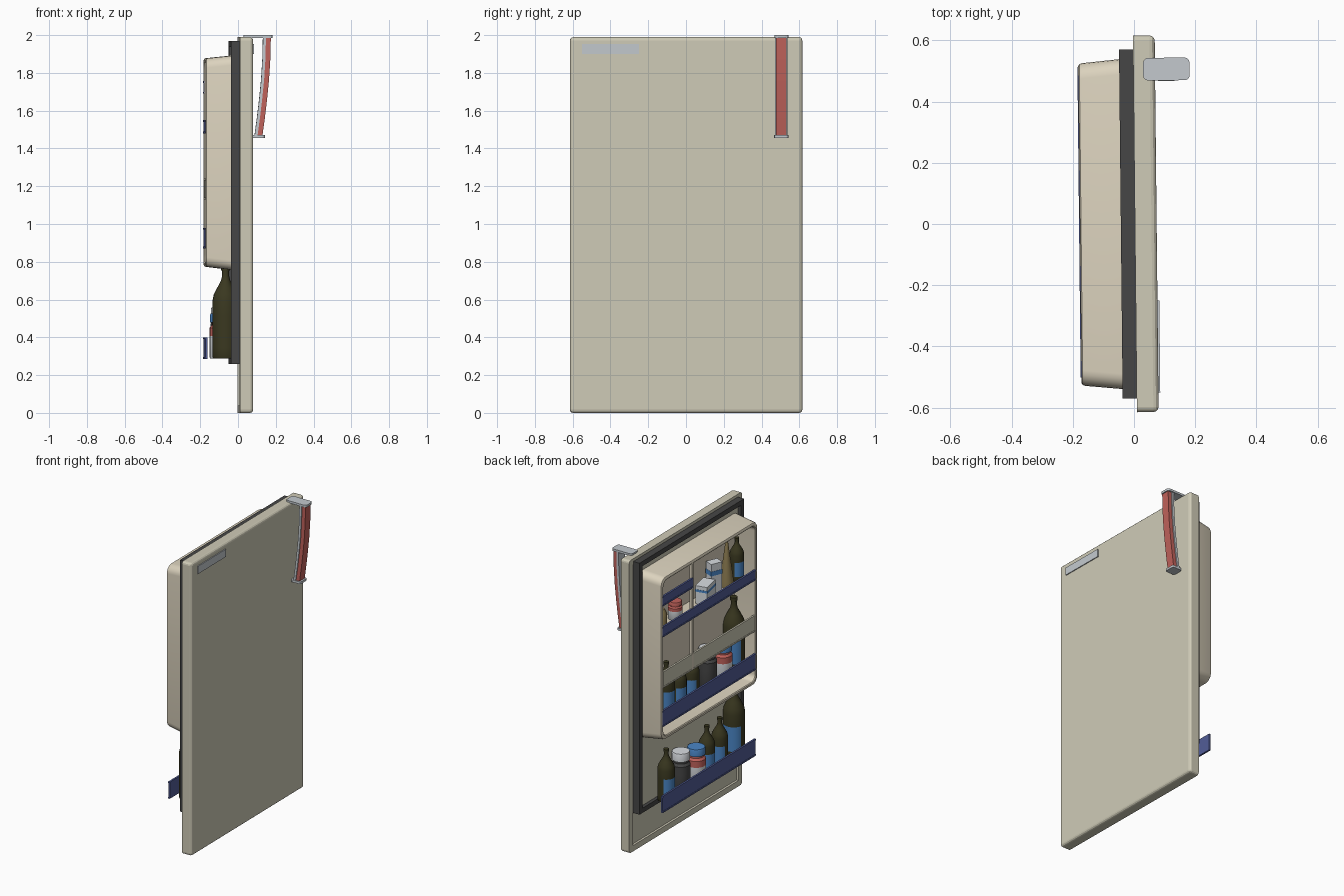
import bpy, bmesh, math
from mathutils import Matrix, Vector

if "Cube" in bpy.data.objects:
    bpy.data.objects.remove(bpy.data.objects["Cube"])


def lin(h):
    out = []
    for i in (0, 2, 4):
        c = int(h[i:i + 2], 16) / 255
        out.append(c / 12.92 if c < 0.04045 else ((c + 0.055) / 1.055) ** 2.4)
    return (*out, 1)


MATS = {}
for name, h in dict(cream="CFCBB7", liner_cream="DCD3BE", rubber="464646", navy="525D97",
                    sky_blue="4A86C6", red="C0625B", metal="C3C9CE", dark_glass="3A3820",
                    tan="8E7D52", white="DADEE2").items():
    MATS[name] = bpy.data.materials.new(name)
    MATS[name].diffuse_color = lin(h)
SMOOTH = []


def finish(name, bm, *mats):
    bmesh.ops.recalc_face_normals(bm, faces=bm.faces)
    me = bpy.data.meshes.new(name)
    bm.to_mesh(me)
    bm.free()
    for m in mats:
        me.materials.append(MATS[m])
    ob = bpy.data.objects.new(name, me)
    bpy.context.collection.objects.link(ob)
    return ob


def box(name, x, y, z, mat, turn=0.0):
    """Box from three (low, high) ranges, optionally turned about its own vertical axis."""
    bm = bmesh.new()
    c = Vector([(a + b) / 2 for a, b in (x, y, z)])
    size = [b - a for a, b in (x, y, z)]
    bmesh.ops.create_cube(bm, size=1, matrix=Matrix.Translation(c) @ Matrix.Rotation(turn, 4, 'Z')
                          @ Matrix.Diagonal((*size, 1)))
    return finish(name, bm, mat)


def loft(name, rings, mat, caps=False, closed=False):
    bm = bmesh.new()
    vs = [[bm.verts.new(p) for p in r] for r in rings]
    n = len(rings[0])
    pairs = list(zip(vs, vs[1:])) + ([(vs[-1], vs[0])] if closed else [])
    for a, b in pairs:
        for i in range(n):
            j = (i + 1) % n
            bm.faces.new((a[i], a[j], b[j], b[i]))
    if caps:
        bm.faces.new(vs[0])
        bm.faces.new(vs[-1])
    return finish(name, bm, mat)


def round_rect(x, hy, z0, z1, r, n=5):
    """Rounded rectangle ring in the yz plane."""
    pts = []
    for k, (sy, zc) in enumerate(((1, z1 - r), (-1, z1 - r), (-1, z0 + r), (1, z0 + r))):
        for i in range(n + 1):
            a = math.pi / 2 * (k + i / n)
            pts.append((x, sy * (hy - r) + r * math.cos(a), zc + r * math.sin(a)))
    return pts


def lathe(name, x, y, z, profile, mats, label=None, n=20):
    """profile: (radius, height, material index of the band above). label: (index, band, direction)."""
    bm = bmesh.new()
    rings = [[bm.verts.new((x + r * math.cos(2 * math.pi * i / n),
                            y + r * math.sin(2 * math.pi * i / n), z + h))
              for i in range(n)] for r, h, m in profile]
    for k, (a, b) in enumerate(zip(rings, rings[1:])):
        for i in range(n):
            j = (i + 1) % n
            f = bm.faces.new((a[i], a[j], b[j], b[i]))
            f.material_index = profile[k][2]
            t = 2 * math.pi * (i + 0.5) / n
            if label and k == label[1] and math.cos(t - label[2]) > 0.45:
                f.material_index = label[0]
    bm.faces.new(rings[0])
    bm.faces.new(rings[-1]).material_index = profile[-2][2]
    SMOOTH.append(finish(name, bm, *mats))


def bottle(name, x, y, z, r, h, direction, glass="dark_glass"):
    shape = [(0.93, 0), (1, 0.02), (1, 0.12), (1, 0.46), (1, 0.62), (0.9, 0.69), (0.62, 0.77),
             (0.36, 0.84), (0.27, 0.89), (0.27, 0.95), (0.33, 0.955), (0.33, 1)]
    lathe(name, x, y, z, [(r * a, h * b, 0) for a, b in shape], (glass, "sky_blue"),
          (1, 2, direction))


def jar(name, x, y, z, r, h, mats):
    """mats: body, shoulder band, lid."""
    shape = [(0.95, 0, 0), (1, 0.03, 0), (1, 0.5, 1), (1, 0.68, 1), (0.8, 0.74, 1), (0.8, 0.8, 2),
             (0.95, 0.8, 2), (0.95, 0.97, 2), (0.9, 1, 2)]
    lathe(name, x, y, z, [(r * a, h * b, m) for a, b, m in shape], mats)


# Door slab: rounded outer edges, shallow stepped recess in the inner face
bm = bmesh.new()
bmesh.ops.create_cube(bm, size=1, matrix=Matrix.Translation((0.0385, 0, 0.9945))
                      @ Matrix.Diagonal((0.071, 1.23, 1.989, 1)))
edges = [e for e in bm.edges if any(v.co.x > 0.05 for v in e.verts)]
bmesh.ops.bevel(bm, geom=edges, offset=0.017, segments=3, profile=0.5, affect='EDGES')
bm.normal_update()
inner = max((f for f in bm.faces if f.normal.x < -0.99), key=lambda f: f.calc_area())
bmesh.ops.inset_region(bm, faces=[inner], thickness=0.04)
bmesh.ops.inset_region(bm, faces=[inner], thickness=0.004)
bmesh.ops.translate(bm, verts=inner.verts[:], vec=(0.014, 0, 0))
finish("door_slab", bm, "cream")

# Rubber seal frame and inner panel
GY, G0, G1, W = 0.57, 0.26, 1.97, 0.032


def rect(x, d):
    return [(x, GY - d, G1 - d), (x, -GY + d, G1 - d), (x, -GY + d, G0 + d), (x, GY - d, G0 + d)]


loft("seal_frame", [rect(0.018, 0), rect(-0.043, 0), rect(-0.043, W), rect(0.018, W)],
     "rubber", closed=True)
box("inner_panel", (-0.02, 0.014), (-0.54, 0.54), (0.29, 1.94), "cream")

# Moulded compartment surround, tapered with rounded corners, and its back
SMOOTH.append(loft(
    "compartment_surround",
    [round_rect(-0.02, 0.541, 0.755, 1.893, 0.05), round_rect(-0.165, 0.527, 0.773, 1.878, 0.05),
     round_rect(-0.173, 0.524, 0.776, 1.875, 0.05), round_rect(-0.177, 0.517, 0.783, 1.868, 0.046),
     round_rect(-0.177, 0.507, 0.793, 1.858, 0.042), round_rect(-0.172, 0.502, 0.798, 1.853, 0.04),
     round_rect(-0.02, 0.495, 0.805, 1.846, 0.04)], "liner_cream", closed=True))
box("compartment_back", (-0.025, -0.015), (-0.5, 0.5), (0.8, 1.85), "liner_cream")
box("compartment_post", (-0.175, -0.155), (0.175, 0.19), (1.13, 1.86), "liner_cream")
box("upper_shelf", (-0.166, -0.018), (-0.5, 0.5), (1.48, 1.487), "liner_cream")
box("lower_shelf", (-0.166, -0.018), (-0.5, 0.5), (0.872, 0.879), "liner_cream")

# Shelf rails: flat board with a slim ledge along top and bottom
for name, y, z, mat in (("top_short_rail", (0.18, 0.515), (1.69, 1.757), "navy"),
                        ("upper_rail", (-0.5, 0.515), (1.48, 1.55), "navy"),
                        ("lower_rail", (-0.5, 0.515), (0.87, 0.98), "navy"),
                        ("bottom_rail", (-0.5, 0.515), (0.286, 0.40), "navy"),
                        ("middle_rail_long", (-0.5, 0.175), (1.13, 1.24), "cream"),
                        ("middle_rail_short", (0.19, 0.5), (1.13, 1.24), "cream")):
    s = 0.004 if mat == "cream" else 0.0
    box(name, (-0.1775 + s, -0.167 + s), y, z, mat)
    for edge, lo, hi in (("bottom", z[0], z[0] + 0.01), ("top", z[1] - 0.01, z[1])):
        box(f"{name}_{edge}_ledge", (-0.1795 + s, -0.177 + s), y, (lo, hi), mat)

# Rows of bottles and jars: bottom row and lower shelf
NORTH, WEST = math.pi / 2, math.pi
for row, z, ys in (("bottom", 0.287, (0.18, 0.02)), ("lower_shelf", 0.88, (-0.11, -0.27))):
    bottle(f"{row}_large_bottle", -0.07, -0.42, z, 0.07, 0.49, NORTH)
    bottle(f"{row}_small_bottle", -0.085, 0.34, z, 0.055, 0.345, WEST)
    jar(f"{row}_dark_jar", -0.085, ys[0], z, 0.06, 0.27, ("rubber", "rubber", "white"))
    jar(f"{row}_red_jar", -0.09, ys[1], z, 0.06, 0.24, ("white", "red", "sky_blue"))
    for i, y in enumerate((-0.11, -0.25) if row == "bottom" else (0.2, 0.06)):
        bottle(f"{row}_bottle_{i + 1}", -0.08, y, z, 0.052, 0.33 if row == "bottom" else 0.28,
               WEST if i == 0 else NORTH)

# Upper shelf contents
bottle("upper_bottle", -0.085, -0.43, 1.488, 0.045, 0.285, WEST)
lathe("tan_cone", -0.085, -0.32, 1.488, [(0.042, 0, 0), (0.042, 0.04, 0), (0.008, 0.3, 0)], ("tan",))
box("low_carton", (-0.14, -0.06), (-0.13, 0.0), (1.488, 1.61), "white", turn=0.2)
box("low_carton_band", (-0.142, -0.058), (-0.132, 0.002), (1.57, 1.585), "sky_blue", turn=0.2)
box("tall_carton", (-0.11, -0.05), (-0.23, -0.15), (1.488, 1.70), "white", turn=-0.4)
box("tall_carton_band", (-0.112, -0.048), (-0.232, -0.148), (1.62, 1.65), "sky_blue", turn=-0.4)
jar("upper_red_jar", -0.09, 0.25, 1.488, 0.045, 0.12, ("white", "red", "red"))
lathe("upper_tan_pot", -0.09, 0.4, 1.488, [(0.035, 0, 0), (0.035, 0.09, 0), (0.02, 0.12, 0)], ("tan",))

# Handle: curved red grip on a metal backing, held by two plates
PATH = [(1.465, 0.134), (1.56, 0.147), (1.66, 0.159), (1.76, 0.169), (1.87, 0.176), (1.99, 0.179)]
for name, d0, d1, hy, mat in (("handle_grip", 0, 0.032, 0.028, "red"),
                              ("handle_backing", 0.026, 0.042, 0.034, "metal")):
    loft(name, [[(x - d0, 0.503 - hy, z), (x - d0, 0.503 + hy, z), (x - d1, 0.503 + hy, z),
                 (x - d1, 0.503 - hy, z)] for z, x in PATH], mat, caps=True)


def plate(name, x, y, z, r):
    """Flat plate with rounded corners seen from above."""
    ring = []
    for k, (cx, cy) in enumerate(((x[1] - r, y[1] - r), (x[0] + r, y[1] - r),
                                  (x[0] + r, y[0] + r), (x[1] - r, y[0] + r))):
        for i in range(4):
            a = math.pi / 2 * (k + i / 3)
            ring.append((cx + r * math.cos(a), cy + r * math.sin(a)))
    loft(name, [[(px, py, h) for px, py in ring] for h in z], "metal", caps=True)


plate("handle_top_plate", (0.035, 0.187), (0.468, 0.542), (1.985, 2.0), 0.016)
plate("handle_bottom_plate", (0.075, 0.147), (0.466, 0.54), (1.455, 1.47), 0.012)

# Blank badge on the outer face
box("badge_plate", (0.07, 0.08), (-0.552, -0.25), (1.9, 1.952), "metal")

# The whole door stands slightly turned; smooth only the rounded parts
turn = Matrix.Rotation(0.0105, 4, 'Z')
for ob in bpy.context.scene.objects:
    ob.data.transform(turn)
    ob.select_set(ob in SMOOTH)
bpy.context.view_layer.objects.active = SMOOTH[0]
bpy.ops.object.shade_smooth_by_angle(angle=math.radians(35))

for m in bpy.data.materials:
    if m.users and not m.is_grease_pencil:
        m.use_nodes = True
        m.node_tree.nodes["Principled BSDF"].inputs["Base Color"].default_value = m.diffuse_color
